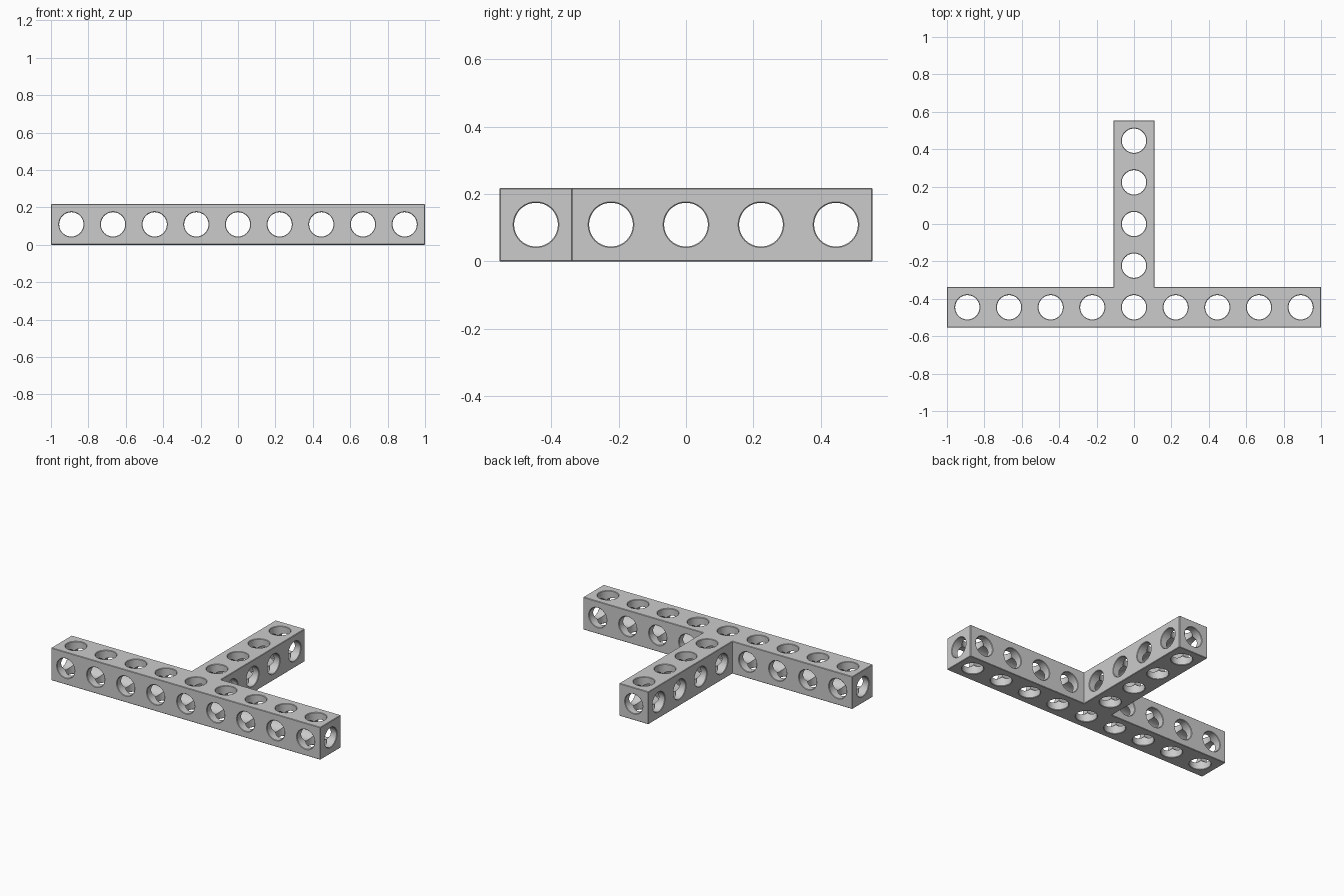
import bpy, bmesh, math
from mathutils import Matrix, Vector

if "Cube" in bpy.data.objects:
    bpy.data.objects.remove(bpy.data.objects["Cube"], do_unlink=True)

WIDTH = 0.218                    # section of the square beam
HALF = WIDTH / 2
PITCH = (2 - WIDTH) / 8          # hole spacing
RADIUS = 0.065                   # hole radius
CHAMFER = 0.003
BAR_Y = -2 * PITCH               # centre line of the cross bar
MID_Z = HALF

grey = bpy.data.materials.new("light grey plastic")
grey.use_nodes = True
grey.diffuse_color = (0.6, 0.6, 0.6, 1)
grey.node_tree.nodes["Principled BSDF"].inputs["Base Color"].default_value = grey.diffuse_color


def finish(name, bm):
    bmesh.ops.recalc_face_normals(bm, faces=bm.faces)
    mesh = bpy.data.meshes.new(name)
    bm.to_mesh(mesh)
    bm.free()
    obj = bpy.data.objects.new(name, mesh)
    obj.data.materials.append(grey)
    bpy.context.collection.objects.link(obj)
    return obj


def make_cutter(start, end):
    """Round hole from start to end with a flared rim at both mouths."""
    start, end = Vector(start), Vector(end)
    length = (end - start).length
    flare = RADIUS + 0.005
    rings = [(-0.005, flare + CHAMFER), (CHAMFER, RADIUS),
             (length - CHAMFER, RADIUS), (length + 0.005, flare + CHAMFER)]
    bm = bmesh.new()
    loops = []
    n = 48
    for z, r in rings:
        loops.append([bm.verts.new((r * math.cos(math.tau * i / n),
                                    r * math.sin(math.tau * i / n), z)) for i in range(n)])
    for a, b in zip(loops, loops[1:]):
        for i in range(n):
            j = (i + 1) % n
            bm.faces.new((a[i], a[j], b[j], b[i]))
    bm.faces.new(loops[0])
    bm.faces.new(loops[-1])
    turn = Vector((0, 0, 1)).rotation_difference(end - start).to_matrix().to_4x4()
    bm.transform(Matrix.Translation(start) @ turn)
    cutter = finish("hole_cutter", bm)
    cutter.hide_render = True
    return cutter


# T-shaped beam body with chamfered outer edges
front, inner, back = BAR_Y - HALF, BAR_Y + HALF, 2 * PITCH + HALF
right_half = [(1, front), (1, inner), (HALF, inner), (HALF, back)]
outline = right_half + [(-x, y) for x, y in reversed(right_half)]
bm = bmesh.new()
base = bm.faces.new([bm.verts.new((x, y, 0)) for x, y in outline])
top = bmesh.ops.extrude_face_region(bm, geom=[base])
bmesh.ops.translate(bm, vec=(0, 0, WIDTH),
                    verts=[v for v in top["geom"] if isinstance(v, bmesh.types.BMVert)])
bmesh.ops.recalc_face_normals(bm, faces=bm.faces)
convex = [e for e in bm.edges if e.calc_face_angle_signed() > 0.1]
bmesh.ops.bevel(bm, geom=convex, offset=CHAMFER, segments=1, affect='EDGES')
beam = finish("t_beam", bm)

# Hole positions: along the bar, along the stem, and lengthwise tunnels
spans = []
for i in range(-4, 5):
    x = i * PITCH
    spans.append(((x, BAR_Y, 0), (x, BAR_Y, WIDTH)))
    spans.append(((x, front, MID_Z), (x, back if i == 0 else inner, MID_Z)))
for i in range(-1, 3):
    y = i * PITCH
    spans.append(((0, y, 0), (0, y, WIDTH)))
    spans.append(((-HALF, y, MID_Z), (HALF, y, MID_Z)))
spans.append(((-1, BAR_Y, MID_Z), (1, BAR_Y, MID_Z)))

# Cut every hole
bpy.context.view_layer.objects.active = beam
for start, end in spans:
    cutter = make_cutter(start, end)
    mod = beam.modifiers.new("hole", 'BOOLEAN')
    mod.operation = 'DIFFERENCE'
    mod.solver = 'MANIFOLD'
    mod.object = cutter
    bpy.ops.object.modifier_apply(modifier=mod.name)
    bpy.data.objects.remove(cutter, do_unlink=True)

# Smooth hole walls, crisp edges
bpy.ops.object.select_all(action='DESELECT')
beam.select_set(True)
bpy.ops.object.shade_smooth_by_angle(angle=math.radians(25))
